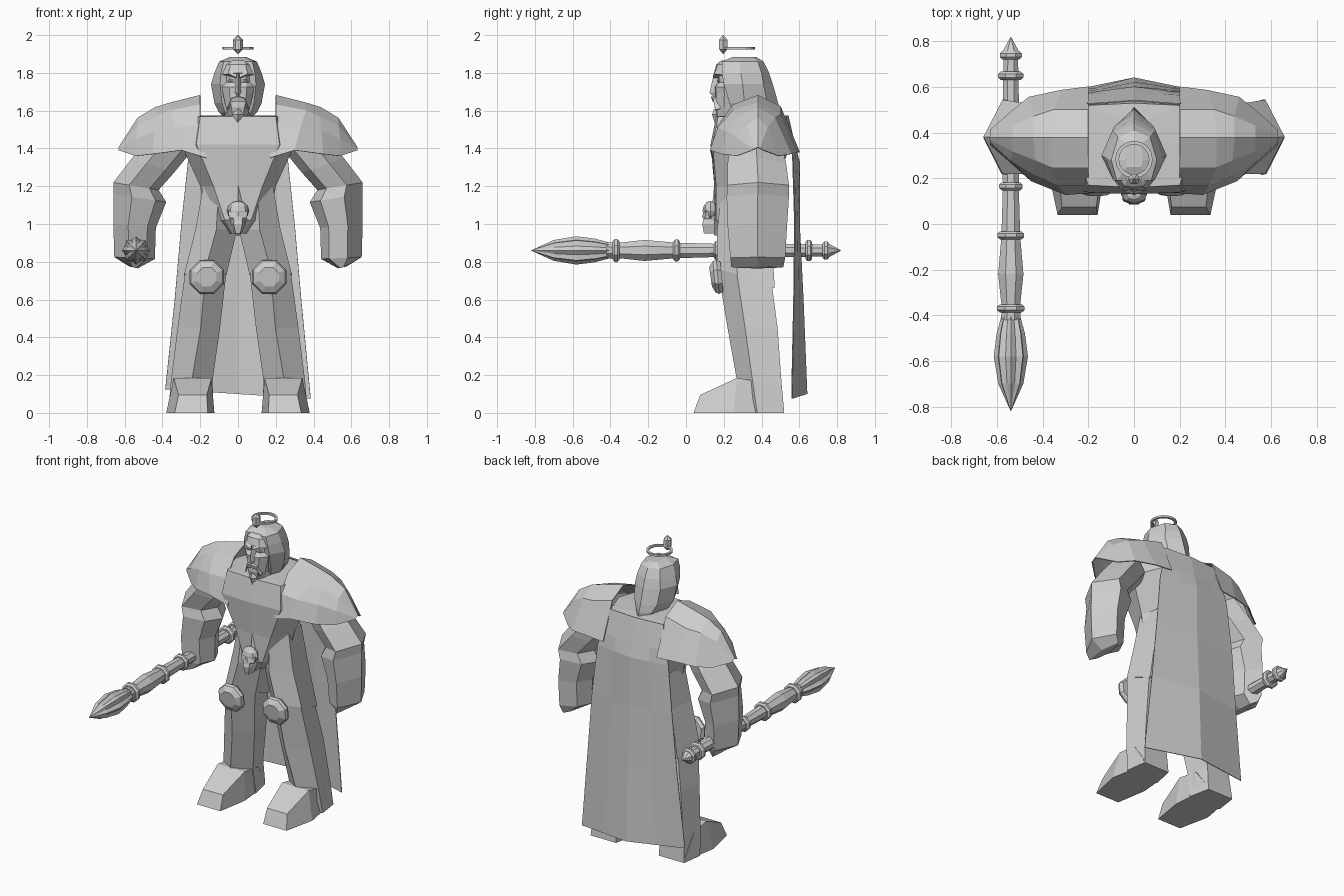
import bpy, bmesh, math
from mathutils import Matrix

GREY = bpy.data.materials.new("light_grey")
GREY.diffuse_color = (0.62, 0.62, 0.62, 1)


def finish(name, bm, thick=0):
    bmesh.ops.remove_doubles(bm, verts=bm.verts, dist=0.0005)
    bmesh.ops.recalc_face_normals(bm, faces=bm.faces)
    me = bpy.data.meshes.new(name)
    bm.to_mesh(me)
    bm.free()
    me.materials.append(GREY)
    ob = bpy.data.objects.new(name, me)
    bpy.context.collection.objects.link(ob)
    if thick:
        mod = ob.modifiers.new("thickness", "SOLIDIFY")
        mod.thickness = thick
        mod.offset = 0
    return ob


def loft(name, rings, side=1, closed=True, thick=0, caps=(True, True)):
    """Skin a list of point rings; side=-1 mirrors across x."""
    bm = bmesh.new()
    rows = [[bm.verts.new((x * side, y, z)) for x, y, z in r] for r in rings]
    n = len(rows[0])
    for a, b in zip(rows, rows[1:]):
        for i in range(n if closed else n - 1):
            j = (i + 1) % n
            bm.faces.new((a[i], a[j], b[j], b[i]))
    for row, cap in ((rows[0], caps[0]), (rows[-1], caps[1])):
        if closed and cap:
            bm.faces.new(row)
    return finish(name, bm, thick)


def mirrored(half):
    """Close a half outline running from front (x>0) to back (x=0)."""
    return half + [(-x, y, z) for x, y, z in reversed(half) if x > 0]


def box(x0, x1, y, z0, z1):
    return [(x0, y, z0), (x1, y, z0), (x1, y, z1), (x0, y, z1)]


def ball(name, loc, scale, u=8, v=6):
    bm = bmesh.new()
    m = Matrix.Translation(loc) @ Matrix.Diagonal((*scale, 1))
    bmesh.ops.create_uvsphere(bm, u_segments=u, v_segments=v, radius=1, matrix=m)
    return finish(name, bm)


# Torso: width, front, back and half-width of the flat front at each height
def torso_ring(z, w, yf, yb, fw):
    return mirrored([(0, yf - .01, z), (fw, yf, z), (w, (yf + yb) / 2, z),
                     (fw, yb, z), (0, yb + .01, z)])


loft("torso", [torso_ring(*r) for r in (
    (.95, .09, .21, .42, .03), (1.02, .17, .16, .44, .07), (1.2, .2, .16, .46, .13),
    (1.42, .30, .14, .545, .22), (1.57, .26, .17, .52, .2), (1.575, .10, .25, .46, .06))],
    caps=(False, True))
# Belly wedge under the waist
loft("belly_panel", [[(0, .15, 1.21), (.005, .2, 1.21), (-.005, .2, 1.21)],
                     [(0, .13, 1.02), (.075, .17, 1.02), (-.075, .17, 1.02)],
                     [(0, .15, .94), (.01, .2, .94), (-.01, .2, .94)]])


# Limbs and armour, both sides
def leg_ring(z, xi, xo, yf, yb, tilt=0, shift=0):
    f, m, b = z + tilt, z + tilt * .5, z - tilt
    ym = yf + .35 * (yb - yf)
    return [((xi + xo) / 2 + shift, yf, f), (xo, ym, m), (xo - .02, yb, b),
            (xi + .03, yb, b), (xi, ym, m)]


def arm_ring(xo, zo, xi, zi, yf, yb):
    ym = (yf + yb) / 2
    spec = ((0, ym), (.35, yf), (.8, yf + .05), (1, ym), (.8, yb - .05), (.35, yb))
    return [(xo + (xi - xo) * t, y, zo + (zi - zo) * t) for t, y in spec]


PAULDRON = (
    ((.17, .20, .20, .20, .20, .20), (.14, .17, .25, .38, .50, .60),
     (1.35, 1.52, 1.63, 1.68, 1.62, 1.38)),
    ((.30, .33, .36, .36, .35, .32), (.13, .17, .25, .38, .50, .585),
     (1.39, 1.51, 1.60, 1.64, 1.58, 1.38)),
    ((.45, .44, .43, .44, .44, .46), (.19, .22, .28, .38, .47, .555),
     (1.37, 1.49, 1.57, 1.615, 1.56, 1.37)),
    ((.54, .54, .53, .53, .53, .54), (.27, .28, .32, .38, .43, .49),
     (1.36, 1.45, 1.52, 1.56, 1.51, 1.36)),
    ((.63,) * 6, (.35, .36, .37, .38, .39, .41), (1.39, 1.395, 1.40, 1.405, 1.40, 1.39)))

for s, tag in ((1, "left"), (-1, "right")):
    # Coat-covered thigh with a hem that drops towards the back
    loft(tag + "_thigh", [leg_ring(1.2, .02, .185, .19, .44), leg_ring(.97, .005, .225, .165, .45),
                          leg_ring(.71, .06, .285, .165, .47, .05)], s, caps=(False, True))
    loft(tag + "_shin", [leg_ring(.72, .062, .28, .168, .455, .045), leg_ring(.45, .095, .32, .22, .485, 0, -.01),
                         leg_ring(.17, .135, .355, .27, .505), leg_ring(0, .13, .37, .3, .52)],
         s, caps=(False, True))
    loft(tag + "_boot", [box(.16, .35, .51, 0, .03), box(.14, .35, .42, 0, .16),
                         [(.125, .25, 0), (.38, .25, 0), (.34, .27, .185), (.14, .27, .185)],
                         [(.16, .04, 0), (.335, .04, 0), (.315, .075, .095), (.165, .075, .095)]], s)
    loft(tag + "_arm", [arm_ring(*r) for r in (
        (.45, 1.48, .25, 1.38, .24, .50), (.56, 1.35, .34, 1.27, .22, .53),
        (.66, 1.22, .42, 1.18, .22, .545), (.66, 1.16, .38, 1.115, .215, .545),
        (.66, 1.0, .435, .98, .22, .535), (.655, .825, .44, .815, .235, .525),
        (.575, .775, .53, .765, .24, .515))], s, caps=(False, True))
    loft(tag + "_pauldron", [list(zip(*st)) for st in PAULDRON], s, closed=False, thick=.006)
    # Domed octagonal knee guard
    pad = []
    for y, r in ((.19, .085), (.168, .098), (.15, .09), (.13, .055)):
        ang = [math.pi * (i + .5) / 4 for i in range(8)]
        pad.append([(.165 + r * math.cos(a), y - .008 * math.sin(a), .72 + r * math.sin(a)) for a in ang])
    loft(tag + "_knee_guard", pad, s)

# Cape: rows of five points with a raised spine, hem lower on one side
rows = []
for z, w, ys, yc in ((1.575, .20, .525, .54), (1.42, .24, .56, .575), (1.33, .265, .565, .60),
                     (1.0, .30, .575, .60), (.6, .335, .57, .62), (.1, .385, .56, .64)):
    rows.append([(w * t, ys + (yc - ys) * (1 - abs(t)),
                  z - (.065 * w * t if z < .2 else 0)) for t in (-1, -.5, 0, .5, 1)])
loft("cape", rows, closed=False, thick=.005)

# Hood
hood = []
for z, *p in ((1.885, (.03, .25), (.04, .28), (.03, .35), (0, .37)),
              (1.86, (.075, .19), (.10, .28), (.07, .38), (0, .41)),
              (1.80, (.09, .19), (.125, .29), (.085, .40), (0, .44)),
              (1.74, (.095, .20), (.143, .30), (.095, .41), (0, .46)),
              (1.64, (.085, .23), (.125, .31), (.085, .43), (0, .488)),
              (1.59, (.07, .25), (.10, .32), (.06, .45), (0, .505)),
              (1.56, (.05, .27), (.07, .33), (.04, .46), (0, .515))):
    hood.append(mirrored([(0, p[0][1], z)] + [(x, y, z) for x, y in p]))
loft("hood", hood)

# Face with brow overhang, nose, eyes, moustache and beard
face = []
for z, w, yf in ((1.55, .045, .17), (1.62, .064, .155), (1.69, .08, .158), (1.725, .085, .155),
                 (1.75, .078, .174), (1.785, .08, .172), (1.80, .085, .152), (1.845, .075, .165),
                 (1.865, .055, .19)):
    face.append(mirrored([(0, yf - .004, z), (w * .55, yf + .002, z), (w, yf + .045, z),
                          (w * .9, .3, z), (0, .32, z)]))
loft("face", face)
loft("nose", [[(-.01, .17, 1.8), (0, .148, 1.8), (.01, .17, 1.8)],
              [(-.024, .17, 1.70), (0, .125, 1.695), (.024, .17, 1.70)],
              [(-.014, .17, 1.68), (0, .14, 1.68), (.014, .17, 1.68)]])
for s, tag in ((1, "left"), (-1, "right")):
    loft(tag + "_brow", [[(.008, .142, 1.775), (.008, .17, 1.77), (.008, .155, 1.795)],
                         [(.05, .146, 1.795), (.05, .18, 1.785), (.05, .16, 1.815)],
                         [(.083, .185, 1.79), (.083, .21, 1.785), (.083, .195, 1.80)]], s)
    ball(tag + "_eye", (.037 * s, .174, 1.758), (.018, .008, .008), 6, 4)
    loft(tag + "_moustache", [[(0, .132, 1.675), (0, .17, 1.68), (0, .14, 1.65)],
                              [(.035, .142, 1.665), (.035, .18, 1.67), (.035, .147, 1.645)],
                              [(.055, .155, 1.605), (.057, .18, 1.61), (.05, .158, 1.60)]], s)
loft("beard", [mirrored([(0, yf, z), (w, yf + .02, z), (0, yf + .06, z)]) for z, w, yf in (
    (1.61, .015, .148), (1.58, .028, .138), (1.555, .022, .145), (1.515, .004, .16))])
loft("neck", [torso_ring(1.54, .08, .2, .40, .05), torso_ring(1.6, .07, .21, .40, .05)])

# Halo ring with its front crest
halo = []
for r, z in ((.082, 1.925), (.082, 1.938), (.066, 1.938), (.066, 1.925), (.082, 1.925)):
    halo.append([(r * math.cos(math.tau * i / 16), .283 + r * math.sin(math.tau * i / 16), z)
                 for i in range(17)])
loft("halo", halo, closed=False)
loft("halo_crest", [[(r * math.cos(math.tau * i / 6), .197 + r * math.sin(math.tau * i / 6), z)
                     for i in range(6)]
                    for r, z in ((.002, 1.9), (.026, 1.925), (.026, 1.975), (.002, 2.0))])

# Skull buckle
ball("skull_cranium", (0, .13, 1.07), (.058, .042, .052))
loft("skull_jaw", [[(-w, .15, z), (-w * .6, y, z), (w * .6, y, z), (w, .15, z)] for z, w, y in (
    (1.05, .048, .095), (1.02, .036, .092), (1.0, .038, .086), (.95, .02, .095))])
for s, tag in ((1, "left"), (-1, "right")):
    loft(tag + "_skull_cheek", [[(.012, .092, 1.065), (.052, .11, 1.075), (.047, .125, 1.06)],
                                [(.01, .085, 1.035), (.047, .10, 1.03), (.042, .125, 1.03)]], s)

# Mace: turned shaft along y with ring collars
AX, AZ = -.54, .86


def lathe(name, profile, n=8, star=1):
    rings = []
    for y, r in profile:
        ring = []
        for i in range(n):
            a = math.tau * (i + .5 * (star == 1)) / n
            k = r * (star if i % 2 else 1)
            ring.append((AX + k * math.cos(a), y, AZ + k * math.sin(a)))
        rings.append(ring)
    loft(name, rings)


lathe("mace_shaft", [(-.42, .045), (-.35, .045), (-.22, .06), (-.06, .045), (.15, .038),
                     (.45, .04), (.75, .034), (.755, .04), (.82, .001)])
lathe("mace_head", [(-.82, .001), (-.7, .055), (-.58, .075), (-.48, .062), (-.38, .035)], 16, .8)
for y, r in ((-.37, .065), (-.05, .063), (.165, .055), (.65, .06), (.74, .052)):
    lathe("mace_collar", [(y - .018, r * .8), (y - .008, r), (y + .008, r), (y + .018, r * .8)])
